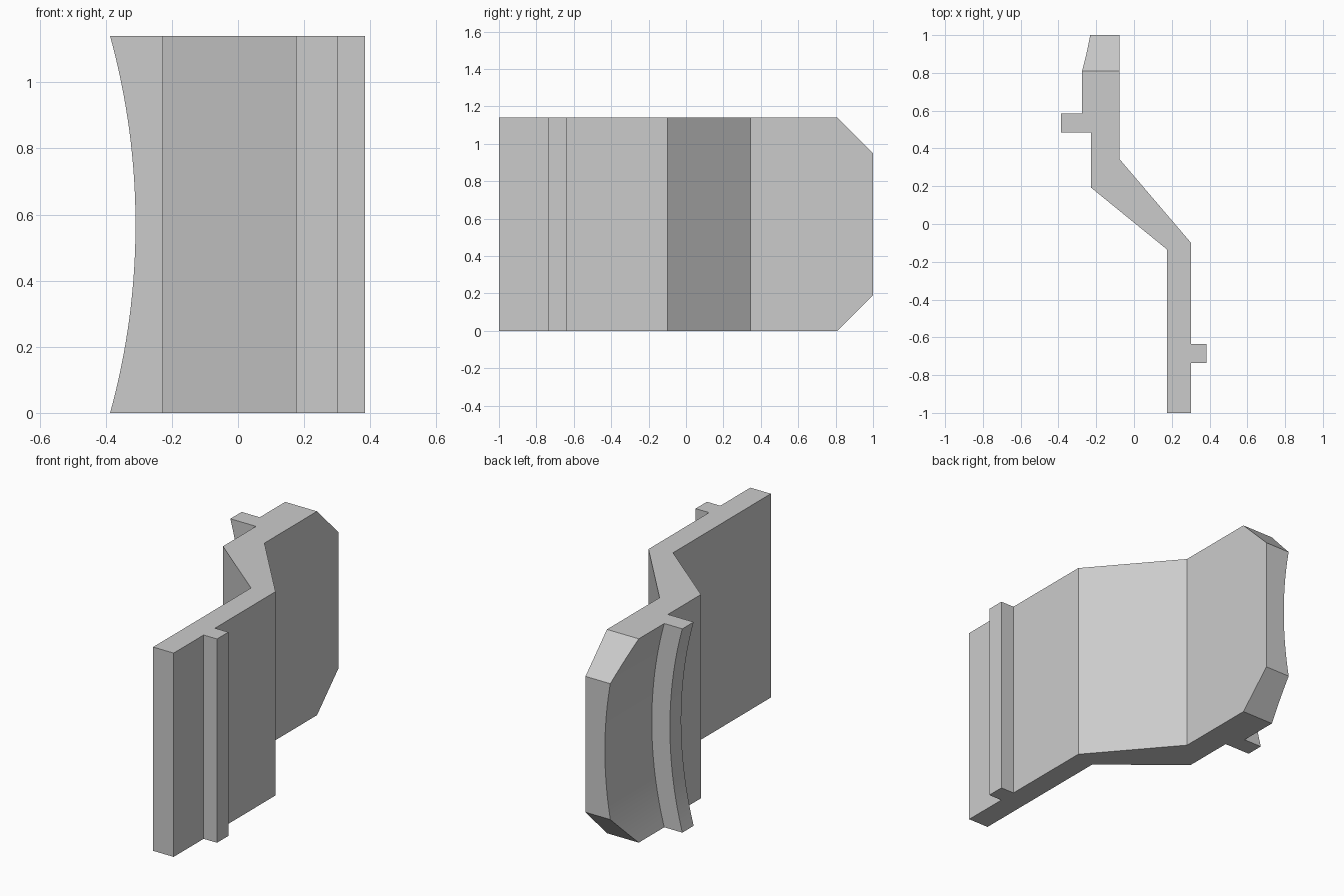
import bpy, bmesh, math
from mathutils import Vector

cube = bpy.data.objects.get("Cube")
if cube:
    bpy.data.objects.remove(cube, do_unlink=True)

HEIGHT, SAG, STEPS = 1.14, 0.077, 32
HALF = HEIGHT / 2
RADIUS = (HALF ** 2 + SAG ** 2) / (2 * SAG)

grey = bpy.data.materials.new("plain_grey")
grey.use_nodes = True
colour = (0.6, 0.6, 0.6, 1)
grey.diffuse_color = colour
grey.node_tree.nodes["Principled BSDF"].inputs["Base Color"].default_value = colour

# Plan outline, counter-clockwise: x, y, and whether the edge bows inward
outline = [
    (0.175, -1, 0), (0.302, -1, 0),
    (0.302, -0.735, 0), (0.385, -0.735, 0), (0.385, -0.635, 0), (0.302, -0.635, 0),
    (0.302, -0.1, 0), (-0.078, 0.345, 0), (-0.078, 1, 0),
    (-0.275, 1, 1), (-0.275, 0.585, 1), (-0.387, 0.585, 1), (-0.387, 0.485, 1),
    (-0.228, 0.485, 0), (-0.228, 0.193, 0), (0.175, -0.135, 0),
]


def bow(z):
    """Inward offset of the hollow side at height z."""
    return math.sqrt(RADIUS ** 2 - (z - HALF) ** 2) - (RADIUS - SAG)


# Cranked panel with ribs, lofted upward
bm = bmesh.new()
rings = []
for i in range(STEPS + 1):
    z = HEIGHT * i / STEPS
    rings.append([bm.verts.new((x + c * bow(z), y, z)) for x, y, c in outline])
n = len(outline)
for low, high in zip(rings, rings[1:]):
    for k in range(n):
        j = (k + 1) % n
        bm.faces.new((low[k], low[j], high[j], high[k]))
bm.faces.new(rings[0][::-1])
bm.faces.new(rings[-1])

# Bevelled upper and lower corners at the back end
for z, side in ((0, -1), (HEIGHT, 1)):
    cut = bmesh.ops.bisect_plane(
        bm, geom=bm.verts[:] + bm.edges[:] + bm.faces[:], dist=1e-5,
        plane_co=Vector((0, 0.81, z)), plane_no=Vector((0, 1, side)), clear_outer=True)
    rim = [e for e in cut["geom_cut"] if isinstance(e, bmesh.types.BMEdge)]
    bmesh.ops.contextual_create(bm, geom=rim)

# Merge the flat strips, keep the curved ones
bmesh.ops.dissolve_limit(bm, angle_limit=math.radians(0.2), verts=bm.verts[:], edges=bm.edges[:])
bmesh.ops.recalc_face_normals(bm, faces=bm.faces[:])
mesh = bpy.data.meshes.new("cranked_panel")
bm.to_mesh(mesh)
bm.free()
mesh.materials.append(grey)
panel = bpy.data.objects.new("cranked_panel", mesh)
bpy.context.collection.objects.link(panel)

bpy.ops.object.select_all(action="DESELECT")
panel.select_set(True)
bpy.context.view_layer.objects.active = panel
bpy.ops.object.shade_smooth_by_angle(angle=math.radians(20))
